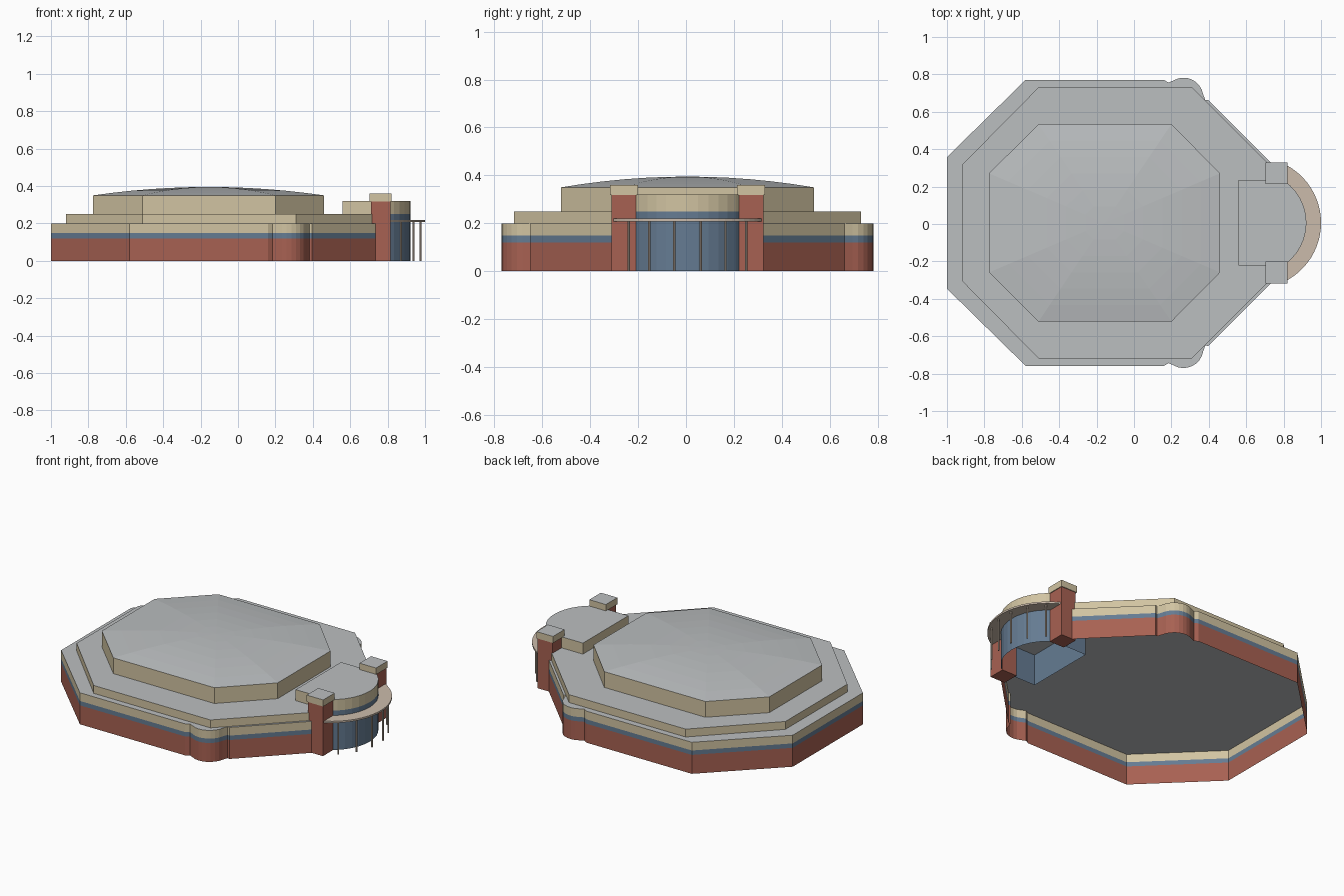
import bpy
from math import sin, cos, radians

cube = bpy.data.objects.get("Cube")
if cube:
    bpy.data.objects.remove(cube)

YC = 0.006  # plan axis of symmetry


def material(name, rgb):
    m = bpy.data.materials.new(name)
    m.use_nodes = True
    m.diffuse_color = (*rgb, 1)
    m.node_tree.nodes["Principled BSDF"].inputs["Base Color"].default_value = (*rgb, 1)
    return m


BRICK = material("red brick", (0.39, 0.12, 0.085))
GLASS = material("blue glass", (0.13, 0.2, 0.29))
CREAM = material("cream render", (0.64, 0.55, 0.36))
ROOF = material("grey roof", (0.5, 0.52, 0.53))
TAN = material("tan canopy", (0.6, 0.5, 0.41))


def build(name, verts, faces, mats, indices):
    mesh = bpy.data.meshes.new(name)
    mesh.from_pydata([(x, y + YC, z) for x, y, z in verts], [], faces)
    for m in mats:
        mesh.materials.append(m)
    mesh.polygons.foreach_set("material_index", indices)
    mesh.update()
    obj = bpy.data.objects.new(name, mesh)
    bpy.context.collection.objects.link(obj)
    return obj


def mirrored(half):
    """Complete a counter-clockwise plan from its +y half."""
    return half + [(x, -y) for x, y in reversed(half)]


def arc(cx, cy, r, start, end, steps):
    angles = [radians(start + (end - start) * i / steps) for i in range(steps + 1)]
    return [(cx + r * cos(a), cy + r * sin(a)) for a in angles]


def banded_walls(name, plan, levels, bands, top=ROOF, is_open=False, base=False):
    """Walls rising through levels, one material per band, with a flat top."""
    n = len(plan)
    verts = [(x, y, z) for z in levels for x, y in plan]
    mats = list(dict.fromkeys(bands + [top]))
    faces, idx = [], []
    for k, band in enumerate(bands):
        for i in range(n - 1 if is_open else n):
            j = (i + 1) % n
            faces.append((k * n + i, k * n + j, (k + 1) * n + j, (k + 1) * n + i))
            idx.append(mats.index(band))
    faces.append(tuple(range(len(bands) * n, len(verts))))
    idx.append(mats.index(top))
    if base:
        faces.append(tuple(reversed(range(n))))
        idx.append(0)
    return build(name, verts, faces, mats, idx)


def rectangle(x0, x1, y0, y1):
    return [(x0, y0), (x1, y0), (x1, y1), (x0, y1)]


# Main storey with a rounded bay on two corners, open towards the entrance
bay = arc(0.265, 0.67, 0.106, 10, 120, 8)
storey = mirrored([(0.76, 0.294), (0.396, 0.658), (0.382, 0.655)] + bay
                  + [(0.185, 0.75), (0.16, 0.764), (-0.58, 0.764), (-1, 0.352)])
banded_walls("main_storey", storey, [0, 0.12, 0.148, 0.2],
             [BRICK, GLASS, CREAM], is_open=True)

# Stepped upper tiers
middle = mirrored([(0.73, 0.305), (0.31, 0.725), (-0.51, 0.725), (-0.92, 0.31)])
banded_walls("middle_tier", middle, [0.2, 0.25], [CREAM])
upper = mirrored([(0.46, 0.265), (0.2, 0.528), (-0.51, 0.528), (-0.775, 0.265)])
banded_walls("upper_tier", upper, [0.25, 0.35], [CREAM])

# Shallow faceted dome: scaled rings of the upper plan
cx, rings, sides = -0.157, 6, len(upper)
verts, faces = [], []
for r in range(rings):
    t = 1 - r / rings
    verts += [(cx + (x - cx) * t, y * t, 0.35 + 0.045 * (1 - t * t)) for x, y in upper]
verts.append((cx, 0, 0.395))
for r in range(rings):
    for i in range(sides):
        a, b = r * sides + i, r * sides + (i + 1) % sides
        faces.append((a, b, len(verts) - 1) if r == rings - 1
                     else (a, b, b + sides, a + sides))
build("dome_roof", verts, faces, [ROOF], [0] * len(faces))

# Round-fronted glazed entrance hall
EX = 0.65
hall = [(0.56, -0.228)] + arc(EX, 0, 0.272, -57, 57, 12) + [(0.56, 0.228)]
banded_walls("entrance_hall", hall, [0, 0.25, 0.32], [GLASS, CREAM])

# Curved canopy slab on slim columns
canopy = arc(EX, 0, 0.35, -64, 64, 24) + arc(EX, 0, 0.27, 64, -64, 24)
banded_walls("entrance_canopy", canopy, [0.208, 0.219], [TAN], top=TAN, base=True)
for i in range(6):
    a = radians((i - 2.5) * 19.2)
    column = arc(EX + 0.33 * cos(a), 0.33 * sin(a), 0.005, 0, 315, 7)
    banded_walls("canopy_column", column, [0, 0.208], [TAN], top=TAN, base=True)

# Brick pillars with cream caps on both sides of the entrance
for side, y in (("left", 0.265), ("right", -0.265)):
    banded_walls("pillar_" + side, rectangle(0.71, 0.815, y - 0.053, y + 0.053),
                 [0, 0.32], [BRICK], top=BRICK, base=True)
    banded_walls("pillar_cap_" + side, rectangle(0.704, 0.82, y - 0.058, y + 0.058),
                 [0.318, 0.36], [CREAM], base=True)
